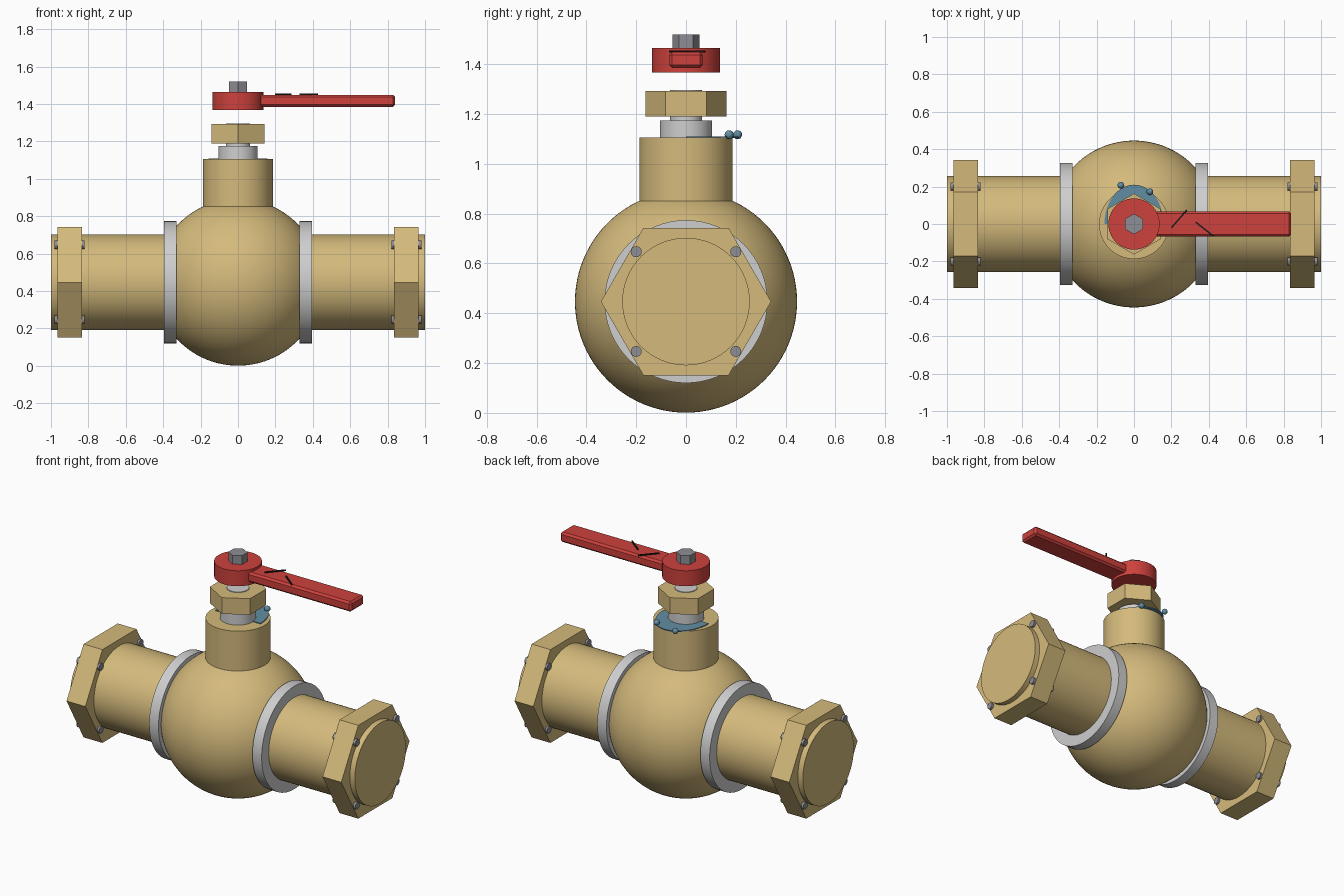
import bpy
import math
from mathutils import Matrix, Vector

if "Cube" in bpy.data.objects:
    bpy.data.objects.remove(bpy.data.objects["Cube"])

CZ = 0.447  # height of the pipe axis


def material(name, rgb):
    m = bpy.data.materials.new(name)
    m.diffuse_color = (*rgb, 1)
    m.use_nodes = True
    m.node_tree.nodes["Principled BSDF"].inputs["Base Color"].default_value = m.diffuse_color
    return m


BRASS = material("brass", (0.66, 0.49, 0.20))
STEEL = material("light steel", (0.62, 0.62, 0.62))
BOLT = material("bolt grey", (0.27, 0.27, 0.30))
RED = material("handle red", (0.61, 0.053, 0.045))
BLUE = material("tag blue", (0.12, 0.27, 0.37))
BLACK = material("mark black", (0.01, 0.01, 0.01))


def finish(name, mat, smooth=True):
    ob = bpy.context.object
    ob.name = name
    ob.data.materials.append(mat)
    if smooth:
        bpy.ops.object.shade_smooth_by_angle(angle=math.radians(30))
    return ob


def upright(name, mat, r, z0, z1, sides=64):
    """Cylinder or hexagon about z; hexagons point along y."""
    bpy.ops.mesh.primitive_cylinder_add(vertices=sides, radius=r, depth=z1 - z0,
                                        location=(0, 0, (z0 + z1) / 2))
    return finish(name, mat, sides > 12)


def along_x(name, mat, r, x0, x1, y=0, z=CZ, sides=64):
    """Cylinder or hexagon about x; hexagons point along y."""
    bpy.ops.mesh.primitive_cylinder_add(vertices=sides, radius=r, depth=abs(x1 - x0))
    ob = finish(name, mat, sides > 12)
    ob.data.transform(Matrix.Rotation(math.pi / 2, 4, 'Y'))
    ob.location = ((x0 + x1) / 2, y, z)
    return ob


def ball(name, mat, r, loc, seg, rings):
    bpy.ops.mesh.primitive_uv_sphere_add(segments=seg, ring_count=rings, radius=r, location=loc)
    return finish(name, mat)


# Valve body and neck
ball("valve_body", BRASS, 0.446, (0, 0, CZ), 96, 48)
upright("neck", BRASS, 0.187, 0.78, 1.105)

# Pipe ends, flange rings, hexagon nuts and their studs
for side, s in (("left", -1), ("right", 1)):
    along_x(side + "_pipe", BRASS, 0.256, s * 0.3, s)
    along_x(side + "_flange", STEEL, 0.327, s * 0.33, s * 0.395)
    along_x(side + "_end_nut", BRASS, 0.342, s * 0.833, s * 0.965, sides=6)
    for sy in (-1, 1):
        for sz in (-1, 1):
            along_x(side + "_stud", BOLT, 0.022, s * 0.82, s * 0.98,
                    sy * 0.2, CZ + sz * 0.2, 16)

# Stem and packing nut
upright("stem_collar", STEEL, 0.105, 1.10, 1.175)
upright("stem", STEEL, 0.065, 1.17, 1.297)
upright("packing_nut", BRASS, 0.163, 1.19, 1.293, 6)

# Handle hub, lever and retaining bolt
upright("handle_hub", RED, 0.137, 1.367, 1.465)
upright("handle_bolt", BOLT, 0.055, 1.46, 1.52, 6)
bpy.ops.mesh.primitive_cube_add(size=1, location=(0.475, 0, 1.417))
lever = finish("handle_lever", RED, False)
lever.data.transform(Matrix.Diagonal((0.73, 0.136, 0.064, 1)))
bevel = lever.modifiers.new("edge", 'BEVEL')
bevel.width = 0.012
bevel.segments = 1

# Dark strokes on top of the lever
for a, b in (((0.20, -0.02), (0.283, 0.075)), ((0.33, 0.01), (0.425, -0.065))):
    a, b = Vector(a), Vector(b)
    d, mid = b - a, (a + b) / 2
    bpy.ops.mesh.primitive_cube_add(size=1, location=(mid.x, mid.y, 1.452))
    mark = finish("lever_mark", BLACK, False)
    mark.data.transform(Matrix.Diagonal((d.length, 0.008, 0.008, 1)))
    mark.rotation_euler.z = math.atan2(d.y, d.x)

# Half-oval tag on the neck with two beads
N = 32
rim = [(0.158 * math.cos(math.pi * i / N), 0.21 * math.sin(math.pi * i / N)) for i in range(N + 1)]
n = N + 1
verts = [(x, y, z) for z in (1.104, 1.110) for x, y in rim]
faces = [tuple(reversed(range(n))), tuple(range(n, 2 * n))]
faces += [(i, (i + 1) % n, n + (i + 1) % n, n + i) for i in range(n)]
mesh = bpy.data.meshes.new("tag")
mesh.from_pydata(verts, [], faces)
mesh.materials.append(BLUE)
bpy.context.collection.objects.link(bpy.data.objects.new("tag", mesh))
for x, y in ((-0.07, 0.207), (0.085, 0.173)):
    ball("tag_bead", BLUE, 0.018, (x, y, 1.117), 20, 10)
